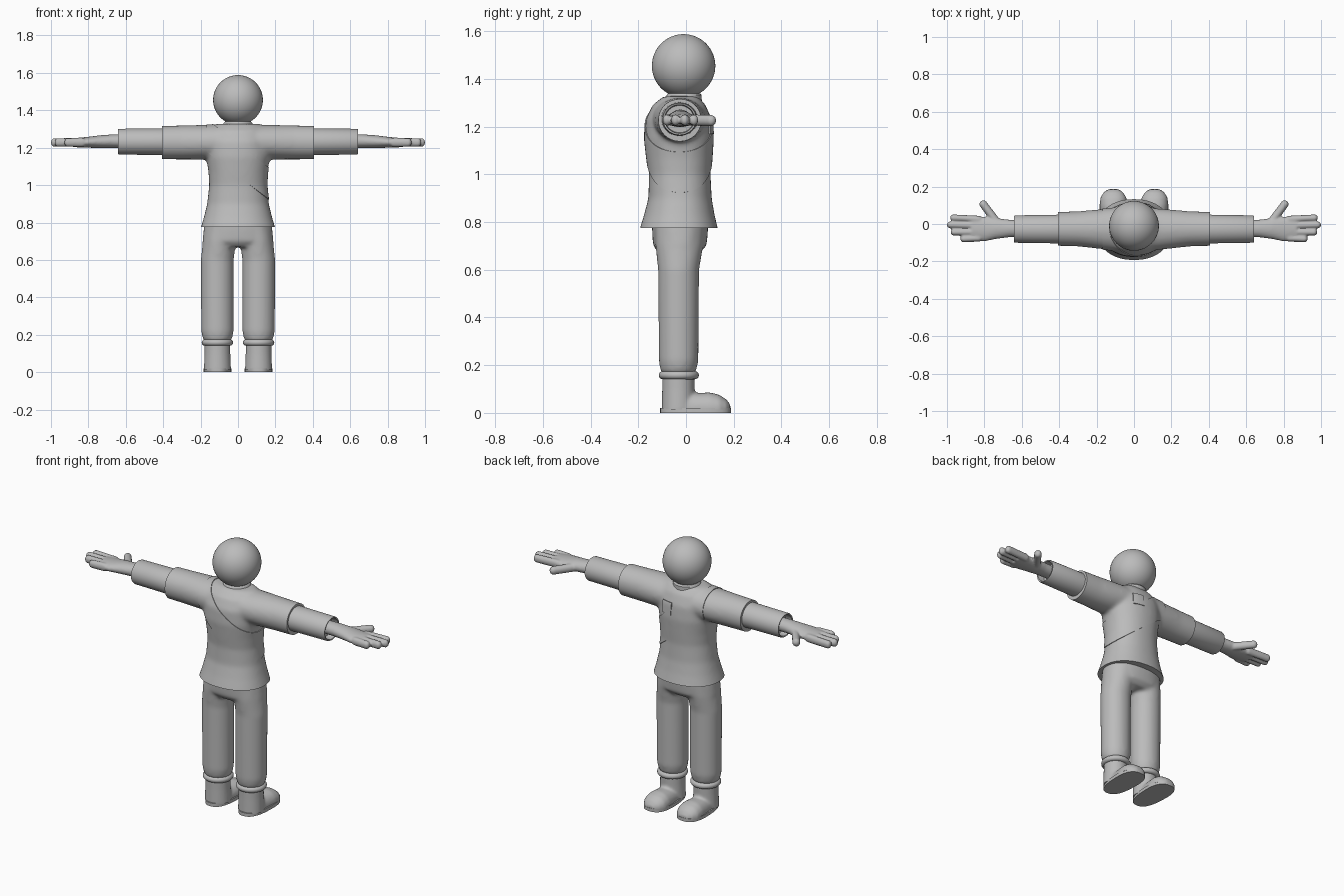
import bpy, bmesh, math
from mathutils import Vector, Matrix

if "Cube" in bpy.data.objects:
    bpy.data.objects.remove(bpy.data.objects["Cube"])

grey = bpy.data.materials.new("plain grey")
grey.use_nodes = True
grey.diffuse_color = (0.5, 0.5, 0.5, 1)
grey.node_tree.nodes["Principled BSDF"].inputs["Base Color"].default_value = (0.5, 0.5, 0.5, 1)


def loft(bm, axis, stations, power=2.0, sides=40):
    """Closed skin over oval rings: (position, centre a, centre b, radius a, radius b)."""
    rings = []
    for p, ca, cb, ra, rb in stations:
        ring = []
        for i in range(sides):
            t = 2 * math.pi * i / sides
            c, s = math.cos(t), math.sin(t)
            a = ca + ra * math.copysign(abs(c) ** (2 / power), c)
            b = cb + rb * math.copysign(abs(s) ** (2 / power), s)
            ring.append(bm.verts.new({"x": (p, a, b), "y": (a, p, b), "z": (a, b, p)}[axis]))
        rings.append(ring)
    for low, high in zip(rings, rings[1:]):
        for i in range(sides):
            j = (i + 1) % sides
            bm.faces.new((low[i], low[j], high[j], high[i]))
    bm.faces.new(rings[0])
    bm.faces.new(rings[-1])
    bmesh.ops.recalc_face_normals(bm, faces=bm.faces)


def capsule(bm, start, end, radius, flat=1.0):
    """Round-ended rod for fingers."""
    start, end = Vector(start), Vector(end)
    way = end - start
    ball = bmesh.ops.create_uvsphere(bm, u_segments=20, v_segments=14, radius=radius)["verts"]
    turn = way.to_track_quat("Z", "Y")
    for v in ball:
        v.co = turn @ (v.co + Vector((0, 0, way.length if v.co.z > 0 else 0)))
        v.co.z *= flat
        v.co += start


def cut(bm, planes, fill=True):
    """Keep the side of each plane that its normal points to."""
    for point, normal in planes:
        geom = bm.verts[:] + bm.edges[:] + bm.faces[:]
        bmesh.ops.bisect_plane(bm, geom=geom, plane_co=point, plane_no=normal, clear_inner=True)
        if fill:
            bmesh.ops.holes_fill(bm, edges=[e for e in bm.edges if e.is_boundary])


def mirror(bm):
    copy = bmesh.ops.duplicate(bm, geom=bm.verts[:] + bm.edges[:] + bm.faces[:])["geom"]
    for v in copy:
        if isinstance(v, bmesh.types.BMVert):
            v.co.x *= -1
    bmesh.ops.reverse_faces(bm, faces=[f for f in copy if isinstance(f, bmesh.types.BMFace)])


def finish(name, bm, angle=40):
    mesh = bpy.data.meshes.new(name)
    bm.to_mesh(mesh)
    bm.free()
    mesh.materials.append(grey)
    obj = bpy.data.objects.new(name, mesh)
    bpy.context.collection.objects.link(obj)
    bpy.ops.object.select_all(action="DESELECT")
    obj.select_set(True)
    bpy.context.view_layer.objects.active = obj
    bpy.ops.object.shade_smooth_by_angle(angle=math.radians(angle))
    return obj


def blend(bm, voxel, rounds):
    """Fuse overlapping volumes into one soft skin."""
    mesh = bpy.data.meshes.new("blend")
    bm.to_mesh(mesh)
    bm.free()
    obj = bpy.data.objects.new("blend", mesh)
    bpy.context.collection.objects.link(obj)
    remesh = obj.modifiers.new("fuse", "REMESH")
    remesh.mode, remesh.voxel_size = "VOXEL", voxel
    smooth = obj.modifiers.new("soften", "SMOOTH")
    smooth.factor, smooth.iterations = 0.5, rounds
    graph = bpy.context.evaluated_depsgraph_get()
    fused = bmesh.new()
    fused.from_mesh(obj.evaluated_get(graph).to_mesh())
    bpy.data.objects.remove(obj)
    return fused


# Head and collar
bm = bmesh.new()
bmesh.ops.create_uvsphere(bm, u_segments=64, v_segments=32, radius=0.133,
                          matrix=Matrix.Translation((0, -0.01, 1.455)))
finish("head", bm)
bm = bmesh.new()
loft(bm, "z", [(1.28, 0, -0.012, 0.085, 0.08), (1.315, 0, -0.01, 0.079, 0.076),
               (1.332, 0, -0.008, 0.076, 0.074), (1.34, 0, -0.008, 0.068, 0.066)])
finish("collar", bm)

# Jacket: flared body fused with the upper sleeves
bm = bmesh.new()
loft(bm, "x", [(0.03, -0.03, 1.232, 0.12, 0.09), (0.2, -0.027, 1.229, 0.104, 0.092),
               (0.3, -0.026, 1.228, 0.094, 0.091), (0.45, -0.026, 1.227, 0.09, 0.089)])
mirror(bm)
loft(bm, "z", [(0.73, 0, -0.03, 0.212, 0.174), (0.775, 0, -0.03, 0.198, 0.163),
               (0.83, 0, -0.028, 0.182, 0.148), (0.9, 0, -0.025, 0.165, 0.133),
               (1.0, 0, -0.026, 0.154, 0.129), (1.07, 0, -0.028, 0.158, 0.136),
               (1.15, 0, -0.03, 0.17, 0.143), (1.23, 0, -0.031, 0.17, 0.138),
               (1.29, 0, -0.029, 0.155, 0.112), (1.328, 0, -0.022, 0.115, 0.072)], 2.2)
jacket = blend(bm, 0.01, 12)
cut(jacket, [((0, 0, 0.775), (0, 0, 1)), ((0.405, 0, 0), (-1, 0, 0)), ((-0.405, 0, 0), (1, 0, 0))])


def jacket_patch(name, planes, lift):
    """Thin layer lying on the jacket."""
    bm = jacket.copy()
    cut(bm, planes, fill=False)
    bm.normal_update()
    inner = bm.faces[:]
    bmesh.ops.solidify(bm, geom=inner, thickness=-lift)
    bmesh.ops.recalc_face_normals(bm, faces=bm.faces)
    finish(name, bm)


# Sash over one shoulder, and chest badge
slope = Vector((0.78, 0, 1))
jacket_patch("sash", [((0, 0, 1.05), slope), ((0, 0, 1.22), -slope), ((-0.168, 0, 0), (1, 0, 0))], 0.004)
jacket_patch("chest_badge", [((0.02, 0, 0), (1, 0, 0)), ((0.085, 0, 0), (-1, 0, 0)),
                             ((0, 0, 1.17), (0, 0, 1)), ((0, 0, 1.24), (0, 0, -1)),
                             ((0, 0, 0), (0, 1, 0))], 0.007)
finish("jacket", jacket)

# Forearm sleeves with hollow ends
bm = bmesh.new()
loft(bm, "x", [(0.38, -0.027, 1.232, 0.077, 0.071), (0.635, -0.027, 1.232, 0.073, 0.069),
               (0.642, -0.027, 1.232, 0.07, 0.066), (0.64, -0.027, 1.232, 0.063, 0.06),
               (0.6, -0.027, 1.232, 0.06, 0.057)])
mirror(bm)
finish("forearm_sleeves", bm)

# Hands: palm, four fingers and a thumb
bm = bmesh.new()
loft(bm, "x", [(0.58, -0.025, 1.235, 0.042, 0.037), (0.67, -0.024, 1.235, 0.047, 0.036),
               (0.74, -0.024, 1.232, 0.056, 0.034), (0.8, -0.027, 1.229, 0.066, 0.029),
               (0.87, -0.025, 1.227, 0.064, 0.025)])
for y, tip in ((0.033, 0.965), (-0.005, 0.982), (-0.044, 0.962), (-0.08, 0.91)):
    capsule(bm, (0.83, y * 0.9 - 0.004, 1.228), (tip, y, 1.228), 0.0185, 1.3)
capsule(bm, (0.73, 0.005, 1.228), (0.805, 0.105, 1.226), 0.022, 1.1)
hands = blend(bm, 0.006, 4)
mirror(hands)
finish("hands", hands)

# Trousers: two legs fused with the hips
bm = bmesh.new()
loft(bm, "z", [(0.165, 0.11, -0.032, 0.07, 0.07), (0.185, 0.11, -0.032, 0.08, 0.077),
               (0.22, 0.11, -0.031, 0.087, 0.083), (0.6, 0.111, -0.031, 0.088, 0.086),
               (0.7, 0.1, -0.028, 0.088, 0.1), (0.8, 0.09, -0.026, 0.085, 0.105)])
mirror(bm)
loft(bm, "z", [(0.67, 0, -0.028, 0.15, 0.085), (0.7, 0, -0.026, 0.19, 0.112),
               (0.76, 0, -0.025, 0.184, 0.117), (0.83, 0, -0.025, 0.175, 0.117)], 2.3)
finish("trousers", blend(bm, 0.01, 9))

# Boots: shaft and rounded toe, trimmed flat onto the sole
bm = bmesh.new()
loft(bm, "z", [(0, 0.11, -0.032, 0.073, 0.07), (0.1, 0.11, -0.032, 0.069, 0.068),
               (0.19, 0.11, -0.032, 0.068, 0.068)])
loft(bm, "y", [(-0.06, 0.11, 0.018, 0.06, 0.06), (0.03, 0.11, 0.018, 0.066, 0.064),
               (0.1, 0.11, 0.018, 0.073, 0.068), (0.14, 0.11, 0.018, 0.07, 0.058),
               (0.17, 0.11, 0.018, 0.052, 0.038), (0.186, 0.11, 0.018, 0.025, 0.016)], 2.2)
boots = blend(bm, 0.008, 5)
cut(boots, [((0, 0, 0.015), (0, 0, 1))])
mirror(boots)
finish("boots", boots)

# Soles, wider at the toe
bm = bmesh.new()
loft(bm, "z", [(0, 0.11, 0.04, 0.07, 0.148), (0.02, 0.11, 0.04, 0.07, 0.148)], 2.6, 56)
for v in bm.verts:
    v.co.x = 0.11 + (v.co.x - 0.11) * (1.06 + 0.6 * (v.co.y - 0.04))
mirror(bm)
finish("soles", bm)

# Rolled cuffs at the ankles
bm = bmesh.new()
roll = [(0.158 + 0.017 * math.sin(t), 0.067 + 0.017 * math.cos(t))
        for t in (math.pi * (k / 10 - 0.5) for k in range(11))]
loft(bm, "z", [(z, 0.11, -0.03, r, r) for z, r in roll])
mirror(bm)
finish("ankle_cuffs", bm)
